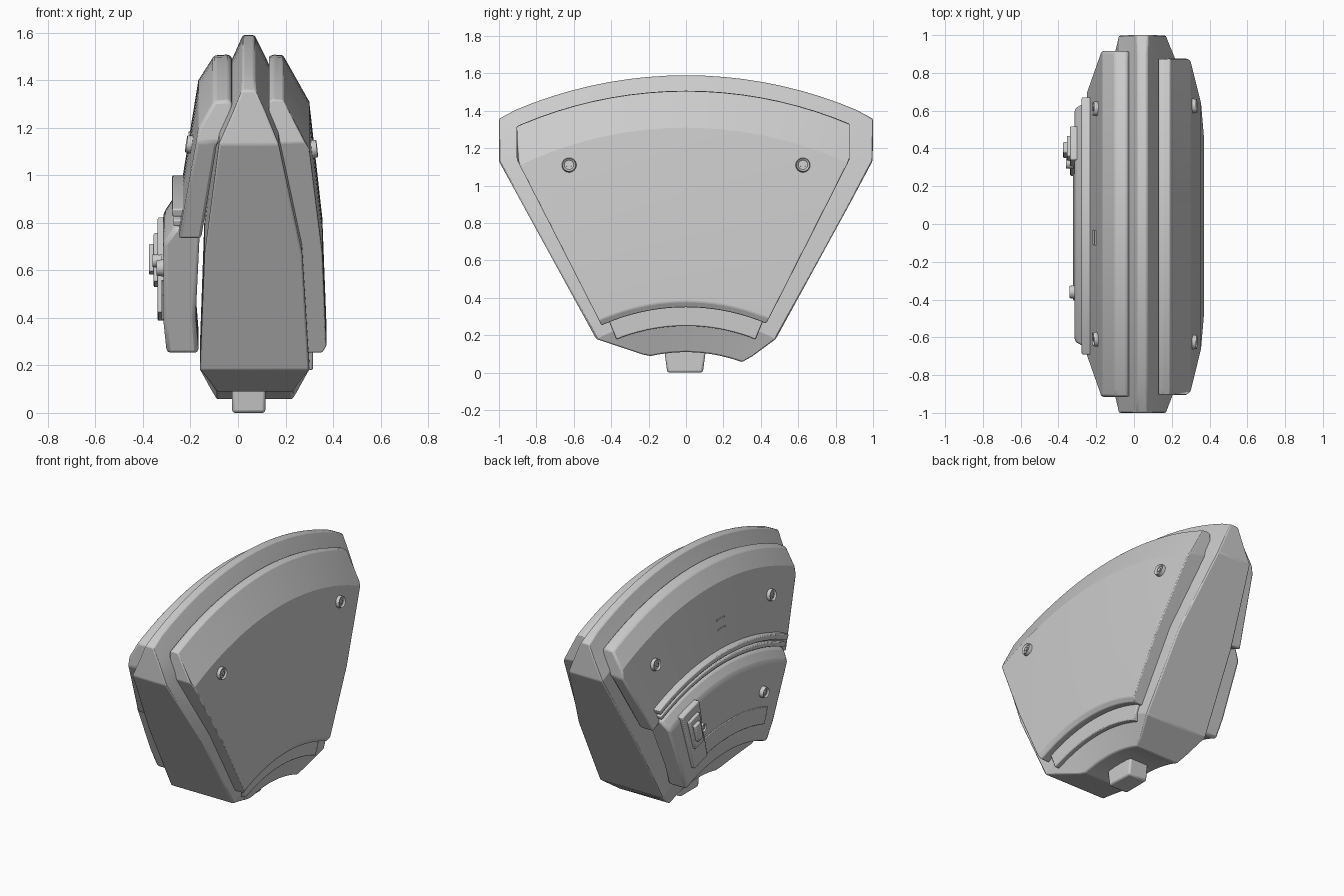
import bpy, bmesh, math
from mathutils import Vector, Matrix

if "Cube" in bpy.data.objects:
    bpy.data.objects.remove(bpy.data.objects["Cube"])

CZ = -0.75  # height of the axis that every curved part sweeps around


def finish(bm, name, bevel=0.0, segs=2):
    bmesh.ops.recalc_face_normals(bm, faces=bm.faces[:])
    me = bpy.data.meshes.new(name)
    bm.to_mesh(me)
    bm.free()
    ob = bpy.data.objects.new(name, me)
    bpy.context.collection.objects.link(ob)
    if bevel:
        m = ob.modifiers.new("bevel", 'BEVEL')
        m.width, m.segments = bevel, segs
        m.limit_method, m.angle_limit = 'ANGLE', math.radians(25)
    bpy.ops.object.select_all(action='DESELECT')
    bpy.context.view_layer.objects.active = ob
    ob.select_set(True)
    bpy.ops.object.shade_smooth_by_angle(angle=math.radians(20))
    return ob


def wedge(name, profile, a0, a1, cuts=(), n=26, bevel=0.0):
    """Sweep an (x, radius) profile from a0 to a1 degrees, then trim it
    with (y1, z1, y2, z2) lines, keeping the side holding y=0, z=0.8."""
    bm = bmesh.new()
    rings = []
    for i in range(n + 1):
        a = math.radians(a0 + (a1 - a0) * i / n)
        rings.append([bm.verts.new((x, r * math.sin(a), CZ + r * math.cos(a)))
                      for x, r in profile])
    k = len(profile)
    for p, q in zip(rings, rings[1:]):
        for j in range(k):
            bm.faces.new((p[j], p[(j + 1) % k], q[(j + 1) % k], q[j]))
    bm.faces.new(rings[0])
    bm.faces.new(rings[-1])
    for y1, z1, y2, z2 in cuts:
        co, no = Vector((0, y1, z1)), Vector((0, z2 - z1, y1 - y2)).normalized()
        if (Vector((0, 0, 0.8)) - co).dot(no) > 0:
            no = -no
        bmesh.ops.bisect_plane(bm, geom=bm.verts[:] + bm.edges[:] + bm.faces[:],
                               plane_co=co, plane_no=no, clear_outer=True)
        bmesh.ops.holes_fill(bm, edges=[e for e in bm.edges if e.is_boundary])
    if cuts:
        bmesh.ops.remove_doubles(bm, verts=bm.verts[:], dist=0.012)
    return finish(bm, name, bevel)


def block(name, x0, x1, r0, r1, a0, a1, n=20, bevel=0.006):
    return wedge(name, [(x0, r0), (x1, r0), (x1, r1), (x0, r1)], a0, a1, n=n, bevel=bevel)


def screw(name, x, y, z, side, slope, radius=0.042):
    """Round screw with dished top and hex core, tilted to the panel."""
    out = Vector((0, y, z - CZ)).normalized()
    normal = Vector((side, 0, 0)) + out * slope
    bm = bmesh.new()
    bmesh.ops.create_cone(bm, cap_ends=True, segments=24, radius1=radius,
                          radius2=radius * 0.85, depth=0.04)
    top = max(bm.faces, key=lambda f: f.calc_center_median().z)
    bmesh.ops.inset_region(bm, faces=[top], thickness=radius * 0.25)
    bmesh.ops.translate(bm, verts=top.verts[:], vec=(0, 0, -0.01))
    bmesh.ops.create_cone(bm, cap_ends=True, segments=6, radius1=radius * 0.35,
                          radius2=radius * 0.35, depth=0.034)
    rot = normal.to_track_quat('Z', 'Y').to_matrix().to_4x4()
    bm.transform(Matrix.Translation((x, y, z)) @ rot)
    return finish(bm, name)


# main body: sharp-ridged sector with flat trimmed ends
body_cuts = [(0.48, 0.18, 1.0, 1.13), (-0.48, 0.18, -1.0, 1.13),
             (1, 0, 1, 1), (-1, 0, -1, 1),
             (0.48, 0.18, 0.31, 0.055), (-0.48, 0.18, -0.21, 0.09)]
wedge("body", [(0.02, 2.34), (0.07, 2.34), (0.115, 2.25), (0.17, 2.13), (0.27, 1.606),
               (0.30, 1.046), (0.23, 0.86), (-0.09, 0.86), (-0.16, 1.046),
               (-0.14, 1.606), (-0.08, 2.13), (-0.02, 2.25)],
      -33, 33, body_cuts, bevel=0.008)

# bottom peg
bm = bmesh.new()
bmesh.ops.create_cube(bm, size=1)
for v in bm.verts:
    w = 0.115 if v.co.z > 0 else 0.095
    v.co = (0.045 + v.co.x * 0.14, v.co.y * 2 * w - 0.005, 0.15 if v.co.z > 0 else 0)
finish(bm, "bottom_peg", 0.012)

# right cover and the trim below it
wedge("right_cover", [(0.13, 2.25), (0.15, 2.258), (0.19, 2.255), (0.30, 2.06), (0.355, 1.57),
                      (0.372, 1.13), (0.355, 1.10), (0.29, 1.10), (0.265, 1.6),
                      (0.175, 2.09), (0.13, 2.19)],
      -33, 33, [(0.87, 1.13, 0.43, 0.26), (-0.90, 1.13, -0.45, 0.25),
                (0.875, 0, 0.875, 1), (-0.905, 0, -0.905, 1)], bevel=0.012)
block("right_trim", 0.25, 0.315, 1.0, 1.125, -21.8, 21.8)

# left upper cover
wedge("left_upper_cover", [(-0.025, 2.25), (-0.045, 2.258), (-0.10, 2.255), (-0.167, 2.15),
                           (-0.25, 1.64), (-0.155, 1.64), (-0.09, 2.08), (-0.025, 2.19)],
      -33, 33, [(0.91, 1.13, 0.46, 0.26), (-0.91, 1.13, -0.46, 0.26),
                (0.915, 0, 0.915, 1), (-0.915, 0, -0.915, 1)], bevel=0.015)

# double rib where the two left covers meet
block("left_rib_lower", -0.2, -0.272, 1.67, 1.70, -23.3, 22.6)
block("left_rib_upper", -0.2, -0.277, 1.715, 1.75, -23.3, 22.6)

# left lower cover with its low ledge
wedge("left_lower_cover", [(-0.16, 1.66), (-0.265, 1.665), (-0.315, 1.59), (-0.313, 1.22),
                           (-0.30, 1.085), (-0.165, 1.085), (-0.178, 1.25)],
      -23.3, 22.9, bevel=0.018)
block("left_ledge", -0.28, -0.322, 1.20, 1.31, -18, 11.8, bevel=0.003)

# latch: backing plate, base, lever and pivot
block("latch_plate", -0.28, -0.338, 1.20, 1.61, 12.2, 18.8, n=4)
block("latch_base", -0.30, -0.355, 1.34, 1.55, 13.4, 17.6, n=3)
block("latch_lever", -0.30, -0.375, 1.39, 1.51, 14.5, 16.8, n=2)
screw("latch_pivot", -0.34, 0.32, 0.64, -1, 0, 0.03)

# panel screws, mirrored front to back
for s, tag in ((-1, "front"), (1, "back")):
    screw("right_screw_" + tag, 0.313, 0.625 * s, 1.11, 1, 0.112)
    screw("left_screw_" + tag, -0.198, 0.61 * s, 1.13, -1, 0.167)
screw("lower_screw", -0.322, -0.36, 0.61, -1, 0, 0.038)

# two small raised bars on the upper left cover
for i, r in enumerate((1.87, 1.93)):
    x = -0.25 + 0.163 * (r - 1.64)
    block("marker_bar_%d" % (i + 1), x + 0.03, x - 0.006, r - 0.005, r + 0.005,
          -3.4, -1.0, n=2, bevel=0)
